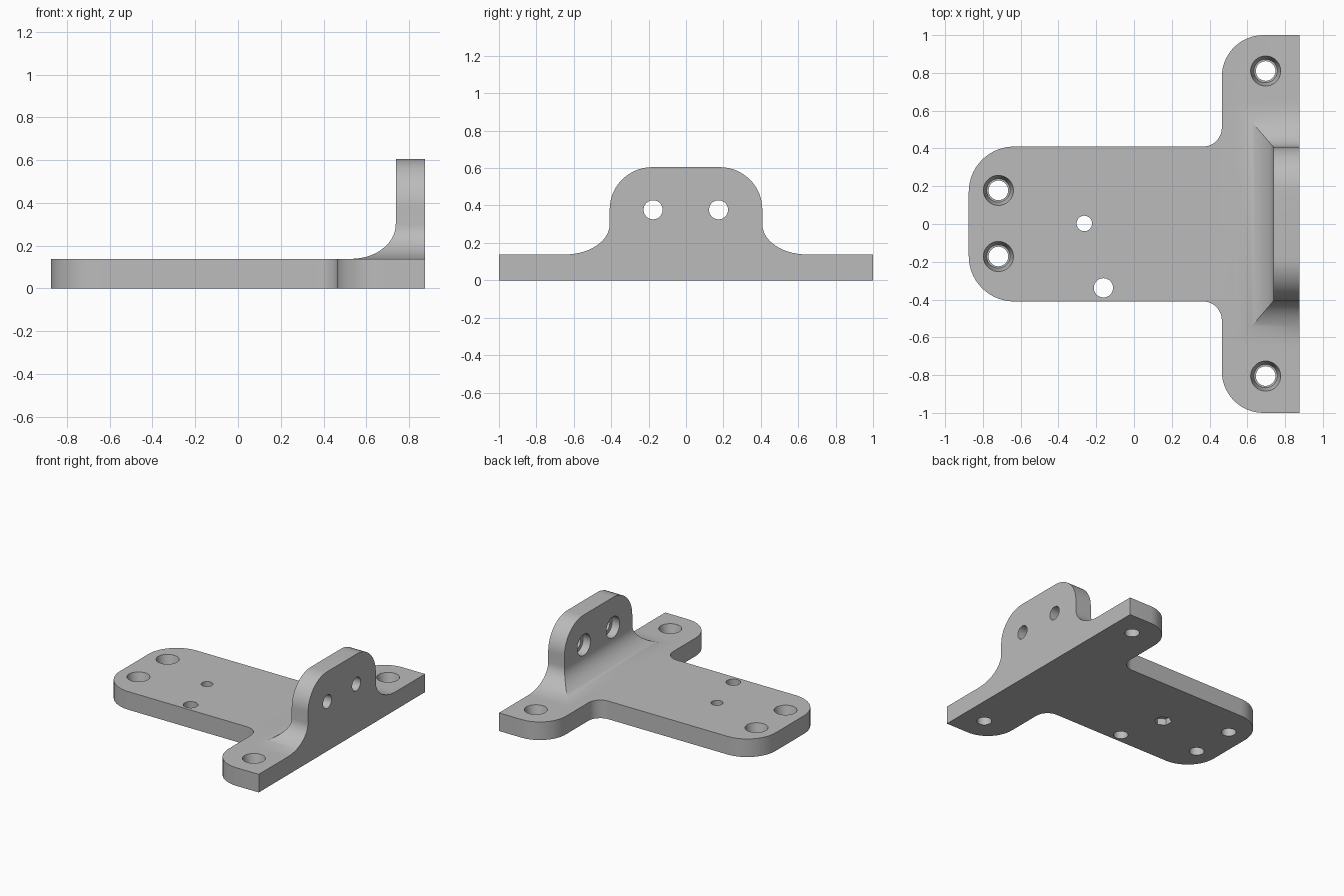
import bpy, bmesh, math
from mathutils import Vector, Matrix

if "Cube" in bpy.data.objects:
    bpy.data.objects.remove(bpy.data.objects["Cube"])

T = 0.138          # plate thickness
XR = 0.875         # rear face of the bracket

grey = bpy.data.materials.new("plain grey")
grey.diffuse_color = (0.5, 0.5, 0.5, 1)
grey.use_nodes = True
grey.node_tree.nodes["Principled BSDF"].inputs["Base Color"].default_value = grey.diffuse_color


def arc(cx, cy, rx, ry, a0, a1, n=14):
    """Points on an elliptical arc, angles in degrees."""
    out = []
    for i in range(n + 1):
        a = math.radians(a0 + (a1 - a0) * i / n)
        out.append((cx + rx * math.cos(a), cy + ry * math.sin(a)))
    return out


def prism(name, points, direction):
    """Closed solid swept from 3D profile points along a direction."""
    bm = bmesh.new()
    face = bm.faces.new([bm.verts.new(p) for p in points])
    res = bmesh.ops.extrude_face_region(bm, geom=[face])
    moved = [v for v in res["geom"] if isinstance(v, bmesh.types.BMVert)]
    bmesh.ops.translate(bm, verts=moved, vec=Vector(direction))
    bmesh.ops.recalc_face_normals(bm, faces=bm.faces)
    return add(name, bm)


def add(name, bm):
    me = bpy.data.meshes.new(name)
    bm.to_mesh(me)
    bm.free()
    ob = bpy.data.objects.new(name, me)
    bpy.context.collection.objects.link(ob)
    me.materials.append(grey)
    return ob


def combine(target, tool, mode):
    """Apply a boolean and discard the tool object."""
    mod = target.modifiers.new(mode, 'BOOLEAN')
    mod.operation, mod.object, mod.solver = mode, tool, 'EXACT'
    bpy.context.view_layer.update()
    dg = bpy.context.evaluated_depsgraph_get()
    me = bpy.data.meshes.new_from_object(target.evaluated_get(dg))
    target.modifiers.clear()
    target.data = me
    bpy.data.objects.remove(tool)


def cutter(pos, axis, r1, r2, depth, sides=36):
    """Cone or cylinder starting at pos and running along axis."""
    bm = bmesh.new()
    d = Vector(axis).normalized()
    m = Matrix.Translation(Vector(pos) + d * depth / 2) @ d.to_track_quat('Z', 'Y').to_matrix().to_4x4()
    bmesh.ops.create_cone(bm, cap_ends=True, segments=sides, radius1=r1, radius2=r2, depth=depth, matrix=m)
    ob = add("hole_cutter", bm)
    ob.hide_render = True
    return ob


# T-shaped plate: half outline mirrored across y = 0
half = [(XR, 1.0)]
half += arc(0.685, 0.78, 0.22, 0.22, 90, 180)
half += arc(0.365, 0.51, 0.10, 0.10, 0, -90)
half += arc(-0.635, 0.17, 0.24, 0.24, 90, 180)
outline = half + [(x, -y) for x, y in reversed(half)]
bracket = prism("mounting_bracket", [(x, y, 0) for x, y in outline], (0, 0, T))

# Upright lug: side profile intersected with end profile, giving mitred fillets
side = [(XR, 0.05), (XR, 0.605), (0.738, 0.605)]
side += arc(0.53, 0.30, 0.208, 0.30 - T, 0, -90)
side += [(0.53, 0.05)]
lug = prism("upright_lug", [(x, -0.9, z) for x, z in side], (0, 1.8, 0))
end = arc(0.18, 0.38, 0.228, 0.225, 90, 0) + arc(0.648, 0.30, 0.24, 0.30 - T, 180, 270) + [(0.648, 0.05)]
end = end + [(-y, z) for y, z in reversed(end)]
lug_end = prism("lug_end_profile", [(0.4, y, z) for y, z in end], (0.6, 0, 0))
combine(lug, lug_end, 'INTERSECT')
combine(bracket, lug, 'UNION')

# Countersunk screw holes in the plate corners
for x, y in ((0.697, 0.81), (0.697, -0.805), (-0.718, 0.178), (-0.718, -0.172)):
    combine(bracket, cutter((x, y, -0.1), (0, 0, 1), 0.052, 0.052, 0.5), 'DIFFERENCE')
    combine(bracket, cutter((x, y, T + 0.01), (0, 0, -1), 0.082, 0.062, 0.085), 'DIFFERENCE')

# Plain holes, one with a hexagonal pocket underneath
combine(bracket, cutter((-0.162, -0.338, -0.1), (0, 0, 1), 0.051, 0.051, 0.5), 'DIFFERENCE')
combine(bracket, cutter((-0.263, 0.003, -0.1), (0, 0, 1), 0.041, 0.041, 0.5), 'DIFFERENCE')
combine(bracket, cutter((-0.263, 0.003, -0.1), (0, 0, 1), 0.062, 0.062, 0.15, 6), 'DIFFERENCE')

# Counterbored holes through the upright
for y in (-0.176, 0.174):
    combine(bracket, cutter((0.6, y, 0.377), (1, 0, 0), 0.051, 0.051, 0.5), 'DIFFERENCE')
    combine(bracket, cutter((0.6, y, 0.377), (1, 0, 0), 0.08, 0.08, 0.20), 'DIFFERENCE')

bpy.ops.object.select_all(action='DESELECT')
bracket.select_set(True)
bpy.context.view_layer.objects.active = bracket
bpy.ops.object.shade_smooth_by_angle(angle=math.radians(30))
